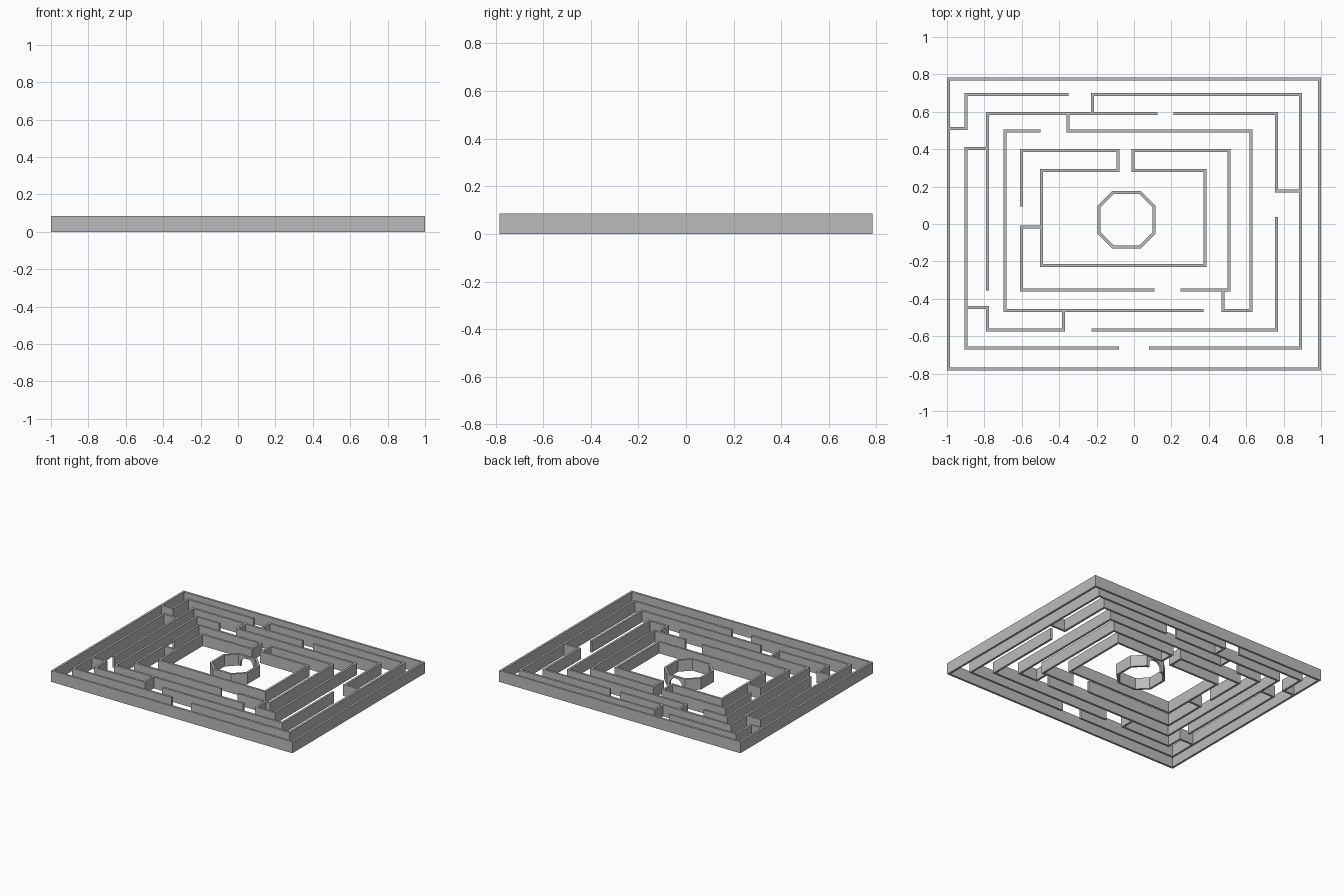
import bpy
import bmesh
import math
from mathutils import Vector

default_cube = bpy.data.objects.get("Cube")
if default_cube:
    bpy.data.objects.remove(default_cube, do_unlink=True)

HEIGHT = 0.085
HALF = 0.008  # half of the wall thickness

stone = bpy.data.materials.new("stone_grey")
stone.use_nodes = True
stone.diffuse_color = (0.5, 0.5, 0.5, 1)
stone.node_tree.nodes["Principled BSDF"].inputs["Base Color"].default_value = stone.diffuse_color


class Ring:
    """Centre lines of one rectangular ring of the maze."""
    def __init__(self, west, east, south, north):
        self.w, self.e, self.s, self.n = west, east, south, north


def mesh_object(name, bm):
    bmesh.ops.recalc_face_normals(bm, faces=bm.faces)
    mesh = bpy.data.meshes.new(name)
    bm.to_mesh(mesh)
    bm.free()
    mesh.materials.append(stone)
    obj = bpy.data.objects.new(name, mesh)
    bpy.context.collection.objects.link(obj)
    return obj


def wall(name, path, closed=False, touch=""):
    """Mitred wall along a path; ends named in touch stop at the face of another wall."""
    pts = [Vector(p) for p in path]
    if "start" in touch:
        pts[0] += (pts[1] - pts[0]).normalized() * HALF
    if "end" in touch:
        pts[-1] += (pts[-2] - pts[-1]).normalized() * HALF
    count = len(pts)
    spans = count if closed else count - 1
    normals = []
    for i in range(spans):
        d = (pts[(i + 1) % count] - pts[i]).normalized()
        normals.append(Vector((-d.y, d.x)))

    bm = bmesh.new()
    sections = []
    for i, p in enumerate(pts):
        before = normals[i - 1] if closed or i > 0 else normals[i]
        after = normals[i] if i < spans else before
        offset = (before + after) / (1 + before.dot(after)) * HALF
        left, right = p + offset, p - offset
        sections.append([bm.verts.new((q.x, q.y, z)) for q, z in
                         ((left, 0), (right, 0), (right, HEIGHT), (left, HEIGHT))])
    for i in range(spans):
        a, b = sections[i], sections[(i + 1) % count]
        for k in range(4):
            m = (k + 1) % 4
            bm.faces.new((a[k], a[m], b[m], b[k]))
    if not closed:
        bm.faces.new(sections[0])
        bm.faces.new(sections[-1])
    return mesh_object(name, bm)


# Ring centre lines, from the outside inwards
outer = Ring(-0.992, 0.992, -0.776, 0.776)
second = Ring(-0.898, 0.89, -0.663, 0.692)
third = Ring(-0.783, 0.762, -0.567, 0.592)
fourth = Ring(-0.69, 0.626, -0.462, 0.497)
fifth = Ring(-0.602, 0.508, -0.353, 0.393)
inner = Ring(-0.495, 0.38, -0.222, 0.286)

# Outer boundary
wall("outer_wall", [(outer.w, outer.s), (outer.e, outer.s),
                    (outer.e, outer.n), (outer.w, outer.n)], closed=True)

# Second ring
wall("second_ring_back_right",
     [(outer.w, 0.51), (second.w, 0.51), (second.w, second.n), (-0.35, second.n)], touch="start")
wall("second_ring_left",
     [(-0.222, third.n), (-0.222, second.n), (second.e, second.n),
      (second.e, second.s), (0.08, second.s)], touch="start")
wall("second_ring_front_right",
     [(third.w, 0.404), (second.w, 0.404), (second.w, second.s), (-0.08, second.s)], touch="start")

# Third ring
wall("third_ring_back_right",
     [(third.w, -0.355), (third.w, third.n), (0.126, third.n)])
wall("third_ring_back_left",
     [(0.211, third.n), (third.e, third.n), (third.e, 0.176), (second.e, 0.176)], touch="end")
wall("third_ring_front_left",
     [(third.e, 0.037), (third.e, third.s), (-0.227, third.s)])
wall("third_ring_front_right",
     [(second.w, -0.446), (third.w, -0.446), (third.w, third.s),
      (-0.377, third.s), (-0.377, fourth.s)], touch="start end")

# Fourth ring
wall("fourth_ring_right",
     [(-0.5, fourth.n), (fourth.w, fourth.n), (fourth.w, fourth.s), (0.372, fourth.s)])
wall("fourth_ring_left",
     [(-0.353, third.n), (-0.353, fourth.n), (fourth.e, fourth.n),
      (fourth.e, fourth.s), (0.476, fourth.s), (0.476, fifth.s)], touch="start end")

# Fifth ring and inner court, joined by the back passage
gate_west, gate_east = -0.086, -0.005
wall("inner_court_wall",
     [(fifth.w, 0.094), (fifth.w, fifth.n), (gate_west, fifth.n), (gate_west, inner.n),
      (inner.w, inner.n), (inner.w, inner.s), (inner.e, inner.s), (inner.e, inner.n),
      (gate_east, inner.n), (gate_east, fifth.n), (fifth.e, fifth.n),
      (fifth.e, fifth.s), (0.249, fifth.s)])
wall("fifth_ring_front_right",
     [(inner.w, -0.016), (fifth.w, -0.016), (fifth.w, fifth.s), (0.11, fifth.s)], touch="start")

# Central octagon
cx, cy, reach, side = -0.04, 0.023, 0.146, 0.072
corners = [(side, -reach), (reach, -side), (reach, side), (side, reach),
           (-side, reach), (-reach, side), (-reach, -side), (-side, -reach)]
octagon = wall("central_octagon", [(cx + x, cy + y) for x, y in corners], closed=True)

# Arched doorway through the back side of the octagon
radius, spring = 0.052, 0.02
profile = [(radius, -spring)]
for i in range(13):
    angle = math.pi * i / 12
    profile.append((radius * math.cos(angle), spring + radius * math.sin(angle)))
profile.append((-radius, -spring))
bm = bmesh.new()
base = bm.faces.new([bm.verts.new((cx + x, cy + reach - 0.03, z)) for x, z in profile])
grown = bmesh.ops.extrude_face_region(bm, geom=[base])["geom"]
bmesh.ops.translate(bm, vec=(0, 0.06, 0),
                    verts=[g for g in grown if isinstance(g, bmesh.types.BMVert)])
cutter = mesh_object("doorway_cutter", bm)
cutter.hide_render = True
cut = octagon.modifiers.new("doorway", "BOOLEAN")
cut.operation = "DIFFERENCE"
cut.solver = "EXACT"
cut.object = cutter
bpy.context.view_layer.objects.active = octagon
bpy.ops.object.modifier_apply(modifier=cut.name)
bpy.data.objects.remove(cutter, do_unlink=True)
